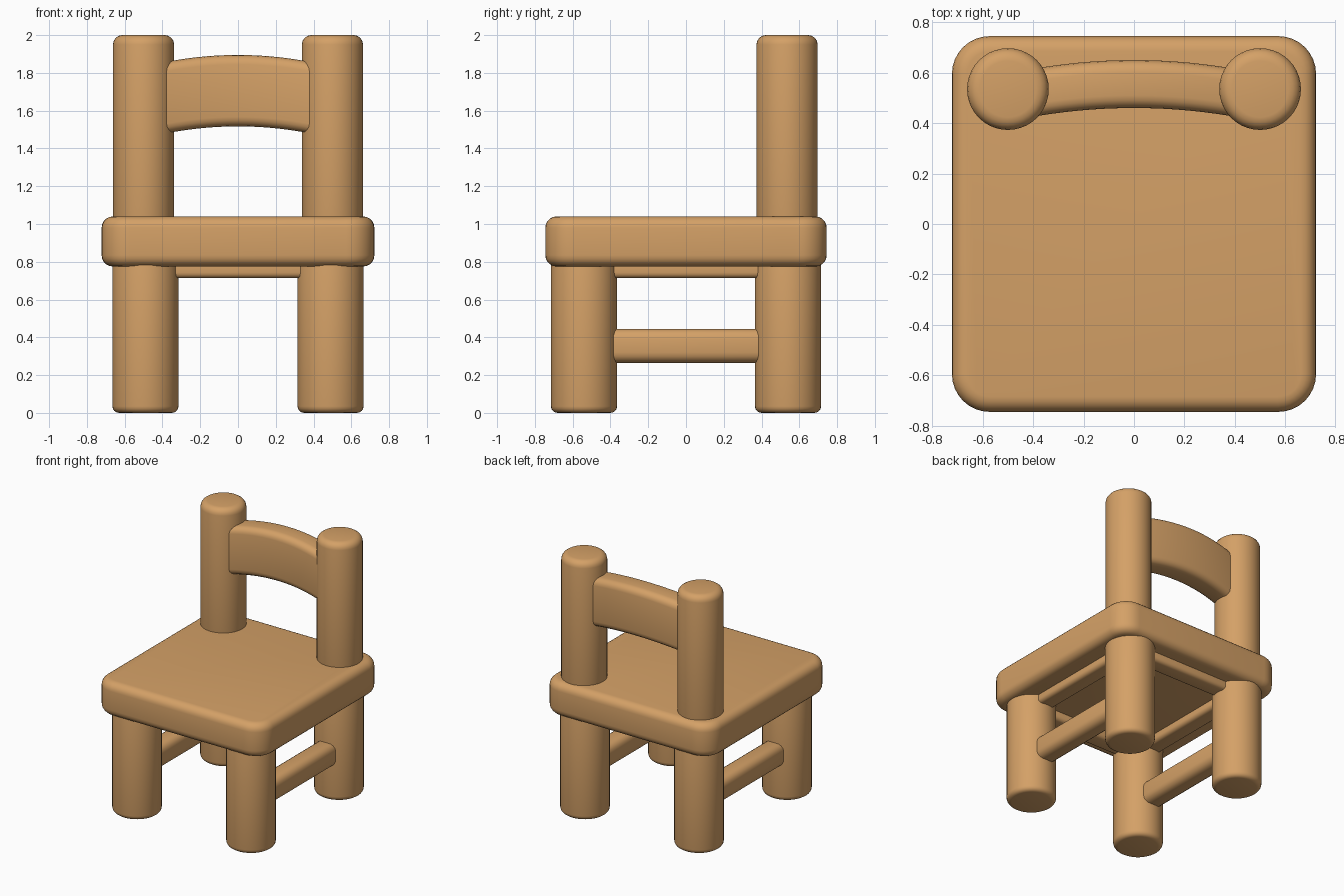
import bpy, bmesh, math
from mathutils import Matrix

if "Cube" in bpy.data.objects:
    bpy.data.objects.remove(bpy.data.objects["Cube"])

wood = bpy.data.materials.new("warm wood")
wood.diffuse_color = (0.66, 0.355, 0.135, 1)
wood.use_nodes = True
wood.node_tree.nodes["Principled BSDF"].inputs["Base Color"].default_value = wood.diffuse_color


def finish(name, bm, bevel, segments=4):
    """Turn a bmesh into a smooth object with rounded rims."""
    bmesh.ops.recalc_face_normals(bm, faces=bm.faces)
    me = bpy.data.meshes.new(name)
    bm.to_mesh(me)
    bm.free()
    me.materials.append(wood)
    ob = bpy.data.objects.new(name, me)
    bpy.context.collection.objects.link(ob)
    mod = ob.modifiers.new("rounded rims", 'BEVEL')
    mod.width = bevel
    mod.segments = segments
    mod.limit_method = 'ANGLE'
    mod.angle_limit = math.radians(40)
    for p in me.polygons:
        p.use_smooth = True
    return ob


def box_mesh(lo, hi):
    bm = bmesh.new()
    bmesh.ops.create_cube(bm, size=1)
    for v in bm.verts:
        v.co = [(a + b) / 2 + c * (b - a) for a, b, c in zip(lo, hi, v.co)]
    return bm


def post(name, x, y, r, z0, z1, bevel):
    bm = bmesh.new()
    bmesh.ops.create_cone(bm, cap_ends=True, segments=40, radius1=r, radius2=r,
                          depth=z1 - z0,
                          matrix=Matrix.Translation((x, y, (z0 + z1) / 2)))
    return finish(name, bm, bevel)


# Seat: slab with rounded corners in plan and soft rims
bm = box_mesh((-0.722, -0.745, 0.775), (0.722, 0.745, 1.04))
upright = [e for e in bm.edges if abs(e.verts[0].co.z - e.verts[1].co.z) > 0.1]
bmesh.ops.bevel(bm, geom=upright, offset=0.15, segments=8, profile=0.5,
                affect='EDGES')
finish("seat", bm, 0.06, 5)

for side, s in (("left", -1), ("right", 1)):
    # Legs and back posts
    post(f"front_leg_{side}", s * 0.49, -0.54, 0.175, 0, 0.82, 0.035)
    post(f"back_leg_{side}", s * 0.49, 0.54, 0.175, 0, 0.82, 0.035)
    post(f"back_post_{side}", s * 0.5, 0.535, 0.162, 0.98, 2.0, 0.05)
    # Side stretcher and side apron between the legs
    finish(f"stretcher_{side}", box_mesh((s * 0.49 - 0.08, -0.5, 0.265),
                                         (s * 0.49 + 0.08, 0.5, 0.445)), 0.055)
    finish(f"side_apron_{side}", box_mesh((s * 0.49 - 0.07, -0.5, 0.713),
                                          (s * 0.49 + 0.07, 0.5, 0.82)), 0.03)

# Front and back aprons
for end, s in (("front", -1), ("back", 1)):
    finish(f"{end}_apron", box_mesh((-0.45, s * 0.54 - 0.07, 0.713),
                                    (0.45, s * 0.54 + 0.07, 0.82)), 0.03)

# Backrest: bar arched upward and bowed backward
bm = box_mesh((-0.44, 0.46, 1.517), (0.44, 0.65, 1.895))
lengthwise = [e for e in bm.edges if abs(e.verts[0].co.x - e.verts[1].co.x) > 0.1]
bmesh.ops.subdivide_edges(bm, edges=lengthwise, cuts=15, use_grid_fill=True)
for v in bm.verts:
    t = (v.co.x / 0.36) ** 2
    v.co.z -= 0.033 * t
    v.co.y -= 0.028 * t
finish("backrest", bm, 0.05)
